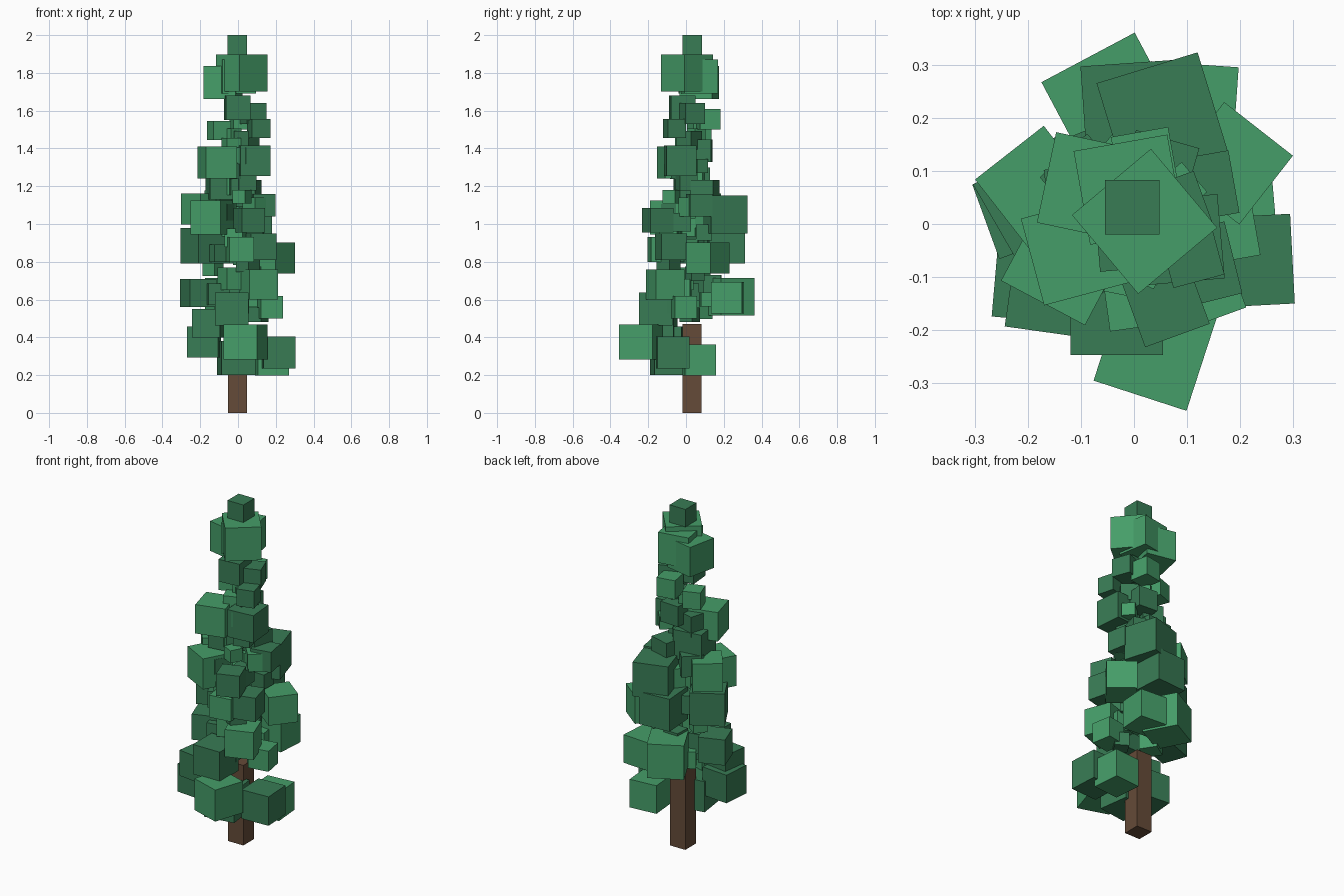
import bpy, math, random
random.seed(7)


def material(name, rgb):
    m = bpy.data.materials.new(name)
    m.diffuse_color = (*rgb, 1)
    return m


bark = material("bark", (0.13, 0.07, 0.04))
light = material("light_green", (0.06, 0.34, 0.14))
dark = material("dark_green", (0.04, 0.20, 0.09))


def box(name, loc, dims, deg, mat):
    bpy.ops.mesh.primitive_cube_add(size=1, location=loc, rotation=(0, 0, math.radians(deg)))
    ob = bpy.context.object
    ob.name = name
    ob.scale = dims
    ob.data.materials.append(mat)
    return ob


# Short square trunk
box("trunk", (-0.003, 0.032, 0.235), (0.1, 0.1, 0.47), 0, bark)

# Main leaf blocks: x, y, z, size, turn about z
light_blocks = [
    (.04, -.237, .375, .185, -18), (.18, .07, .28, .165, 5),
    (-.04, .227, .615, .2, 28), (.11, -.11, .68, .16, 20),
    (.17, -.01, .56, .12, 10), (.185, .115, .82, .165, 52),
    (.11, .22, .61, .165, -4), (-.185, .07, 1.08, .165, 38),
    (-.13, -.07, 1.035, .18, -28), (-.11, -.05, 1.325, .17, 15),
    (-.08, .07, 1.75, .175, -12), (-.01, .065, 1.78, .18, 10),
    (.02, .005, 1.8, .195, 40), (.01, -.13, .865, .13, 8),
    (-.1, .07, 1.495, .1, 20), (.02, .12, 1.555, .11, 10),
]
dark_blocks = [
    (-.003, .032, 1.95, .103, 0), (.215, -.07, .32, .17, 3),
    (.054, .2, 1.05, .2, 17), (0, .21, .885, .19, 4),
    (-.175, .04, .885, .19, 30), (-.18, -.1, .375, .165, -5),
    (-.033, -.16, .55, .175, 0), (-.16, -.13, .475, .15, -8),
    (.12, -.08, .88, .14, 14), (-.21, .03, .635, .15, 20),
    (-.01, -.09, .29, .18, 8), (-.075, .03, 1.215, .17, 8),
    (.085, -.03, 1.335, .16, 5), (-.005, -.02, 1.615, .13, 5),
    (.08, .03, 1.585, .11, 20), (.11, -.06, 1.505, .1, 15),
    (.13, .07, 1.1, .12, 10), (.06, -.15, 1.02, .13, 20),
]
for label, blocks, mat in (("light", light_blocks, light), ("dark", dark_blocks, dark)):
    for i, (x, y, z, s, deg) in enumerate(blocks):
        box(f"{label}_leaf_block_{i + 1}", (x, y, z), (s, s, s), deg, mat)

# Small filler blocks spiralling up the tapering crown
count = 36
for i in range(count):
    z = 0.52 + 0.95 * i / (count - 1)
    reach = 0.20 - 0.11 * (z - 0.5)
    r = reach * random.uniform(0.35, 0.95)
    a = math.radians(137.5 * i)
    s = random.uniform(0.07, 0.125)
    box(f"small_leaf_block_{i + 1}", (r * math.cos(a), 0.02 + r * math.sin(a), z),
        (s, s, s), random.uniform(0, 90), light if i % 2 else dark)
